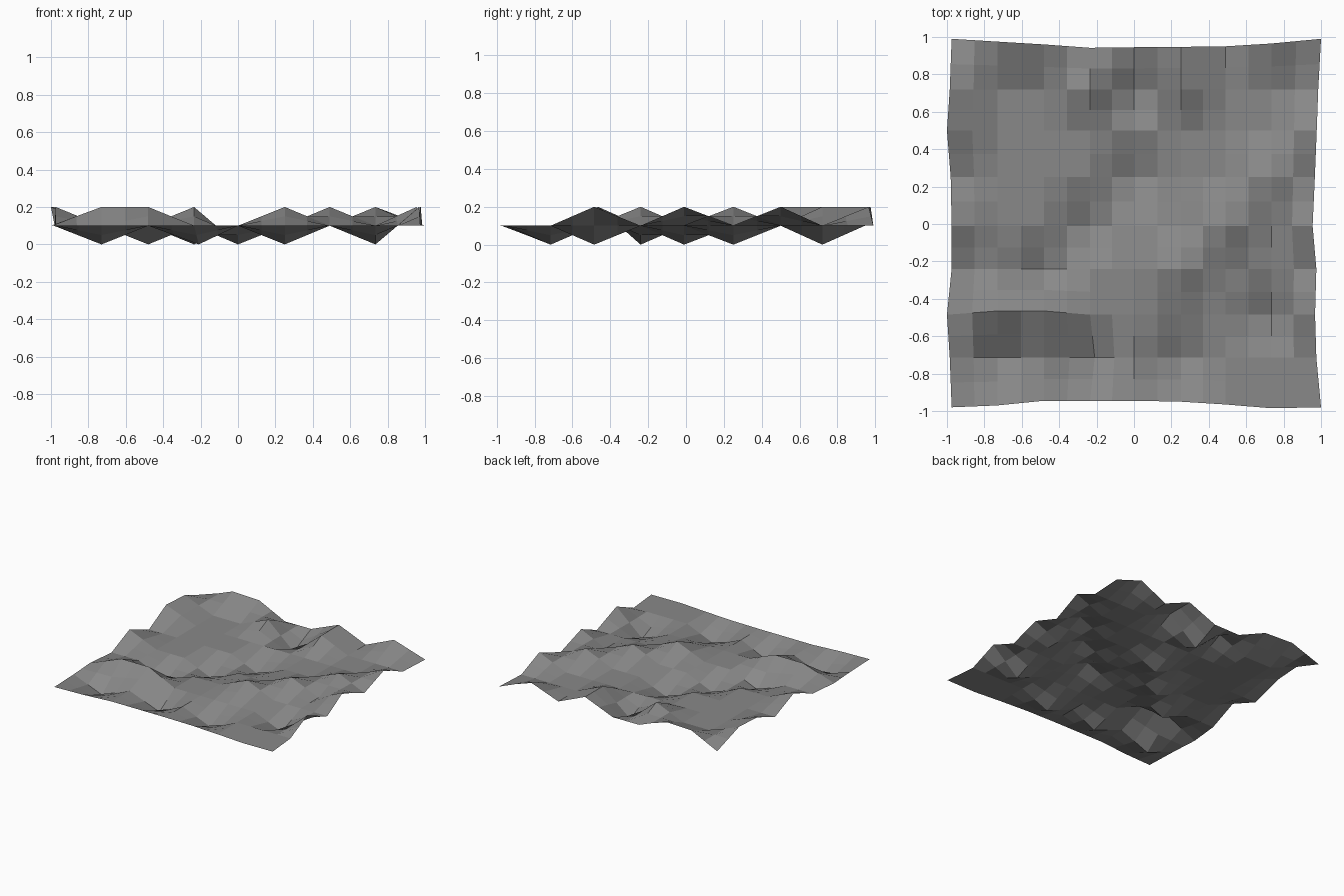
import bpy

# Terrain heights in tenths, one string per row from front to back, left to right
ROWS = [
    "111111111",
    "101010111",
    "122111102",
    "110112111",
    "211011212",
    "111101121",
    "211111112",
    "211202111",
    "122112121",
]

# Grid line positions, with the slightly wavy outer border
XS = [-0.98, -0.73, -0.48, -0.235, 0.0, 0.25, 0.49, 0.735, 0.98]
YS = [-0.96, -0.715, -0.485, -0.24, -0.01, 0.25, 0.5, 0.72, 0.96]
LEFT = [-0.975, -0.985, -1.0, -0.975, -0.975, -0.98, -1.0, -0.985, -0.975]
RIGHT = [1.0, 0.975, 0.968, 0.975, 0.955, 0.967, 0.977, 0.985, 1.0]
FRONT = [-0.98, -0.97, -0.945, -0.945, -0.945, -0.95, -0.965, -0.985, -0.98]
BACK = [0.99, 0.975, 0.96, 0.942, 0.945, 0.947, 0.95, 0.965, 0.99]


def place(i, j):
    x = {0: LEFT[j], 8: RIGHT[j]}.get(i, XS[i])
    y = {0: FRONT[i], 8: BACK[i]}.get(j, YS[j])
    if j == 1 and i == 3:
        x = -0.21
    if j == 2 and 0 < i < 3:
        y = -0.465
    return (x, y, int(ROWS[j][i]) * 0.1)


n = 9
verts = [place(i, j) for j in range(n) for i in range(n)]
faces = [(j * n + i, j * n + i + 1, (j + 1) * n + i + 1, (j + 1) * n + i)
         for j in range(n - 1) for i in range(n - 1)]

# Uneven ground sheet
mesh = bpy.data.meshes.new("ground_sheet")
mesh.from_pydata(verts, [], faces)
mesh.update()
ground = bpy.data.objects.new("ground_sheet", mesh)
bpy.context.collection.objects.link(ground)

# Straight subdivision gives the half-size flat facets
sub = ground.modifiers.new("facets", 'SUBSURF')
sub.subdivision_type = 'SIMPLE'
sub.levels = 1
sub.render_levels = 1

# Single stone grey colour
grey = bpy.data.materials.new("stone_grey")
grey.diffuse_color = (0.25, 0.25, 0.25, 1)
mesh.materials.append(grey)
